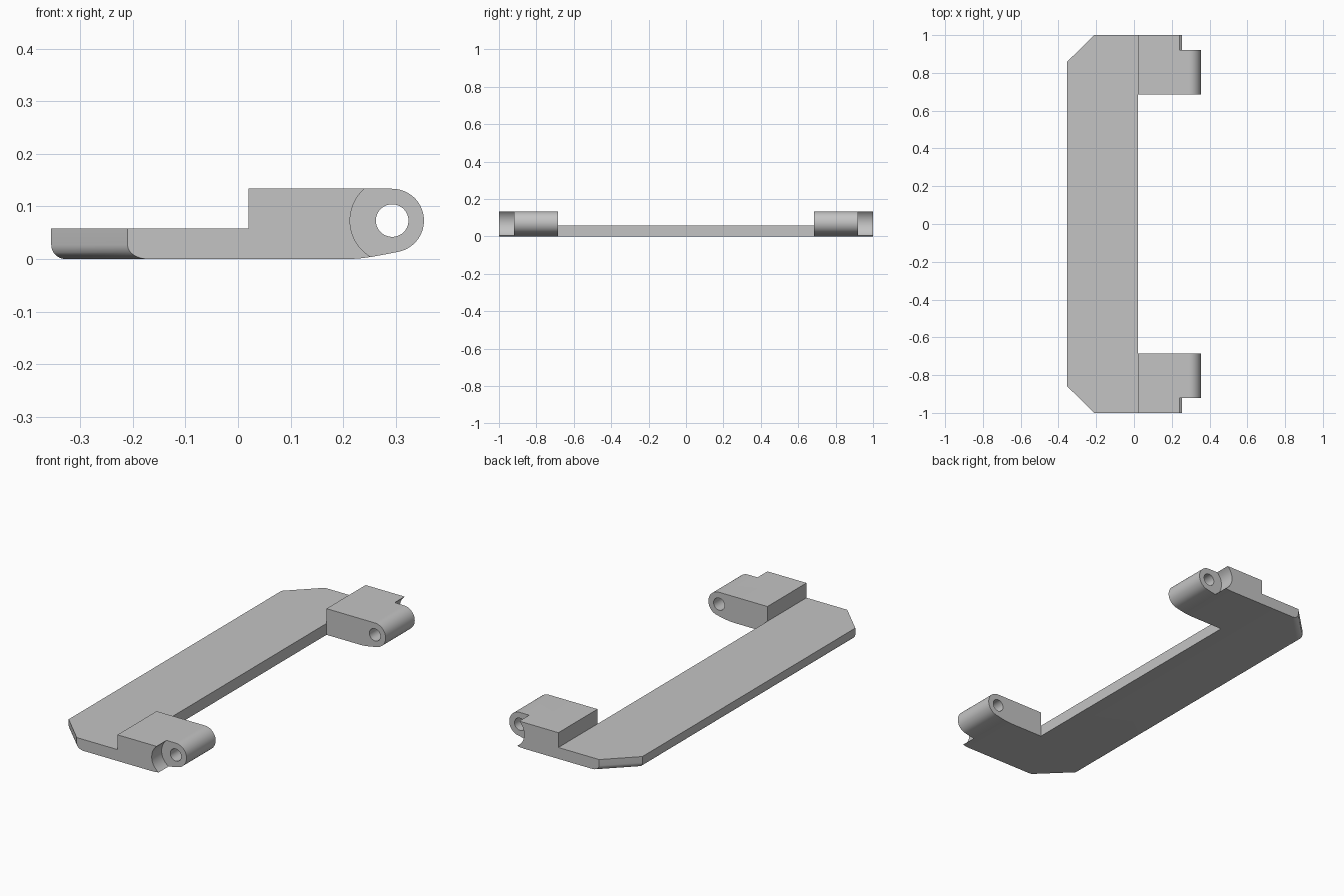
import bpy
import bmesh
from math import sin, cos, pi, radians
from mathutils import Vector

cube = bpy.data.objects.get("Cube")
if cube:
    bpy.data.objects.remove(cube, do_unlink=True)

grey = bpy.data.materials.new("plain grey")
grey.use_nodes = True
colour = (0.55, 0.55, 0.55, 1)
grey.diffuse_color = colour
grey.node_tree.nodes["Principled BSDF"].inputs["Base Color"].default_value = colour

HINGE_X, HINGE_Z = 0.293, 0.073
BARREL_R, HOLE_R, NOTCH_R = 0.0605, 0.031, 0.08
THICK, EDGE_X = 0.058, 0.02
INNER_Y, NOTCH_Y = 0.685, 0.92


def prism(name, outline, direction):
    """Extrude a closed outline of 3D points along a direction."""
    bm = bmesh.new()
    face = bm.faces.new([bm.verts.new(p) for p in outline])
    new = bmesh.ops.extrude_face_region(bm, geom=[face])["geom"]
    bmesh.ops.translate(bm, vec=Vector(direction),
                        verts=[v for v in new if isinstance(v, bmesh.types.BMVert)])
    bmesh.ops.recalc_face_normals(bm, faces=bm.faces)
    mesh = bpy.data.meshes.new(name)
    bm.to_mesh(mesh)
    bm.free()
    mesh.materials.append(grey)
    obj = bpy.data.objects.new(name, mesh)
    bpy.context.collection.objects.link(obj)
    return obj


def arc(radius, start, end, steps):
    """Points (x, z) on a circle about the hinge axis, angles in degrees."""
    angles = [radians(start + (end - start) * i / steps) for i in range(steps + 1)]
    return [(HINGE_X + radius * cos(a), HINGE_Z + radius * sin(a)) for a in angles]


def side_prism(name, profile, side, y0, y1):
    """Extrude an (x, z) profile between two distances from the middle."""
    return prism(name, [(x, side * y0, z) for x, z in profile], (0, side * (y1 - y0), 0))


def combine(target, other, operation):
    mod = target.modifiers.new(operation, 'BOOLEAN')
    mod.operation = operation
    mod.solver = 'EXACT'
    mod.object = other
    bpy.context.view_layer.objects.active = target
    bpy.ops.object.modifier_apply(modifier=mod.name)
    bpy.data.objects.remove(other, do_unlink=True)


# Long plate with clipped outer corners
half = [(EDGE_X, 1), (-0.21, 1), (-0.355, 0.858)]
outline = half + [(x, -y) for x, y in reversed(half)]
bracket = prism("hinged_bracket", [(x, y, 0) for x, y in outline], (0, 0, THICK))

# Rounded lower edge along the outer side and both clipped corners
bm = bmesh.new()
bm.from_mesh(bracket.data)
edges = [e for e in bm.edges
         if all(v.co.z < 0.001 and v.co.x < -0.2 for v in e.verts)]
bmesh.ops.bevel(bm, geom=edges, offset=0.027, segments=8, profile=0.5,
                affect='EDGES', clamp_overlap=True)
bm.to_mesh(bracket.data)
bm.free()

# Hinge arms: raised block, barrel end and gently rising underside
arm_profile = ([(EDGE_X, 0), (0.215, 0), (0.235, 0.0015), (0.255, 0.0042), (0.28, 0.0088)]
               + arc(BARREL_R, -78, 90, 32) + [(EDGE_X, HINGE_Z + BARREL_R)])
for side in (-1, 1):
    arm = side_prism("hinge_arm", arm_profile, side, INNER_Y, 1)
    # Round clearance notch on the outer end, then the pin hole
    notch = side_prism("notch_cutter", arc(NOTCH_R, 0, 360, 64)[:-1], side, NOTCH_Y, 1.1)
    combine(arm, notch, 'DIFFERENCE')
    hole = side_prism("hole_cutter", arc(HOLE_R, 0, 360, 40)[:-1], side, 0.6, 1.1)
    combine(arm, hole, 'DIFFERENCE')
    combine(bracket, arm, 'UNION')

bpy.ops.object.select_all(action='DESELECT')
bracket.select_set(True)
bpy.context.view_layer.objects.active = bracket
bpy.ops.object.shade_smooth_by_angle(angle=radians(30))
